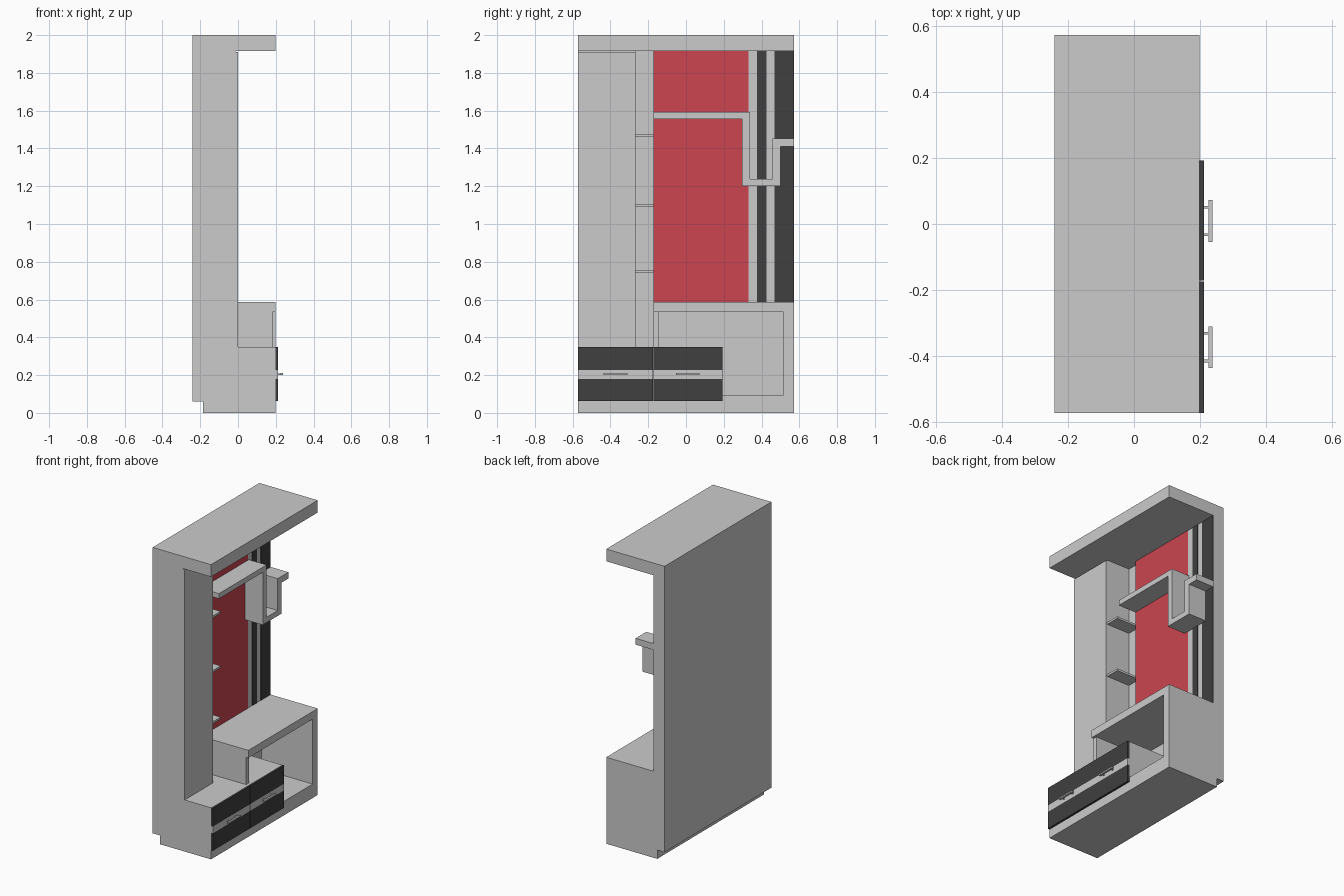
import bpy, bmesh

if "Cube" in bpy.data.objects:
    bpy.data.objects.remove(bpy.data.objects["Cube"])


def material(name, rgb):
    m = bpy.data.materials.new(name)
    m.diffuse_color = (*rgb, 1)
    m.use_nodes = True
    m.node_tree.nodes["Principled BSDF"].inputs["Base Color"].default_value = m.diffuse_color
    return m


RED = material("red_panel", (0.6, 0.06, 0.08))
BLACK = material("black_gloss", (0.05, 0.05, 0.05))


def finish(name, bm, mat):
    bmesh.ops.recalc_face_normals(bm, faces=bm.faces)
    me = bpy.data.meshes.new(name)
    bm.to_mesh(me)
    bm.free()
    ob = bpy.data.objects.new(name, me)
    bpy.context.collection.objects.link(ob)
    if mat:
        me.materials.append(mat)
    return ob


def box(name, x, y, z, mat=None):
    """Box given by its (min, max) range on each axis."""
    bm = bmesh.new()
    bmesh.ops.create_cube(bm, size=1)
    for v in bm.verts:
        v.co = [r[0] + (c + 0.5) * (r[1] - r[0]) for c, r in zip(v.co, (x, y, z))]
    return finish(name, bm, mat)


def extrude_yz(name, profile, x, mat=None):
    """Closed y-z profile extruded along x."""
    bm = bmesh.new()
    face = bm.faces.new([bm.verts.new((x[0], y, z)) for y, z in profile])
    res = bmesh.ops.extrude_face_region(bm, geom=[face])
    verts = [g for g in res["geom"] if isinstance(g, bmesh.types.BMVert)]
    bmesh.ops.translate(bm, verts=verts, vec=(x[1] - x[0], 0, 0))
    return finish(name, bm, mat)


Y0, Y1, SPLIT = -0.572, 0.572, -0.172   # unit ends, column/cabinet split
WALL = -0.157                           # front of the decorated wall

# Carcass: back board, canopy, decorated wall
box("back_board", (-0.24, -0.185), (Y0, Y1), (0.06, 1.917))
box("canopy", (-0.24, 0.198), (Y0, Y1), (1.917, 2.0))
box("wall_panel", (-0.185, WALL), (SPLIT, Y1), (0.587, 1.917))

# Coloured facings on the wall
for name, y, mat in (("red_facing", (SPLIT, 0.33), RED),
                     ("black_strip", (0.377, 0.425), BLACK),
                     ("wide_black_strip", (0.468, Y1), BLACK)):
    box(name, (WALL, WALL + 0.002), y, (0.587, 1.917), mat)

# Tall column with its door, and the side shelves
box("column", (-0.185, -0.012), (Y0, -0.268), (0.35, 1.917))
box("column_door", (-0.012, 0.0), (Y0, -0.268), (0.35, 1.911))
for i, z in enumerate((0.75, 1.098, 1.468)):
    box(f"side_shelf_{i + 1}", (-0.185, -0.01), (-0.268, SPLIT), (z - 0.007, z + 0.007))

# Stepped display shelf
extrude_yz("stepped_shelf",
           [(SPLIT, 1.557), (0.297, 1.557), (0.297, 1.2), (0.5, 1.2),
            (0.5, 1.41), (Y1, 1.41), (Y1, 1.453), (0.457, 1.453),
            (0.457, 1.237), (0.338, 1.237), (0.338, 1.592), (SPLIT, 1.592)],
           (WALL, -0.022))

# Lower unit: drawer block and open cabinet framed round it
extrude_yz("lower_frame",
           [(Y0, 0), (Y1, 0), (Y1, 0.587), (SPLIT, 0.587), (SPLIT, 0.535),
            (0.517, 0.535), (0.517, 0.095), (0.19, 0.095), (0.19, 0.35), (Y0, 0.35)],
           (-0.185, 0.198))
box("cabinet_left_side", (-0.185, 0.182), (SPLIT, -0.143), (0.35, 0.535))

# Drawer fronts with black bands and bar handles
for side, y, mid in (("left", (Y0, -0.174), -0.373), ("right", (-0.171, 0.192), 0.009)):
    box(f"{side}_drawer_upper_band", (0.198, 0.212), y, (0.226, 0.35), BLACK)
    box(f"{side}_drawer_middle_band", (0.198, 0.212), y, (0.18, 0.226))
    box(f"{side}_drawer_lower_band", (0.198, 0.212), y, (0.062, 0.18), BLACK)
    box(f"{side}_handle_bar", (0.226, 0.238), (mid - 0.063, mid + 0.063), (0.2, 0.21))
    for s in (-1, 1):
        yc = mid + s * 0.042
        box(f"{side}_handle_post", (0.212, 0.226), (yc - 0.004, yc + 0.004), (0.201, 0.209))
